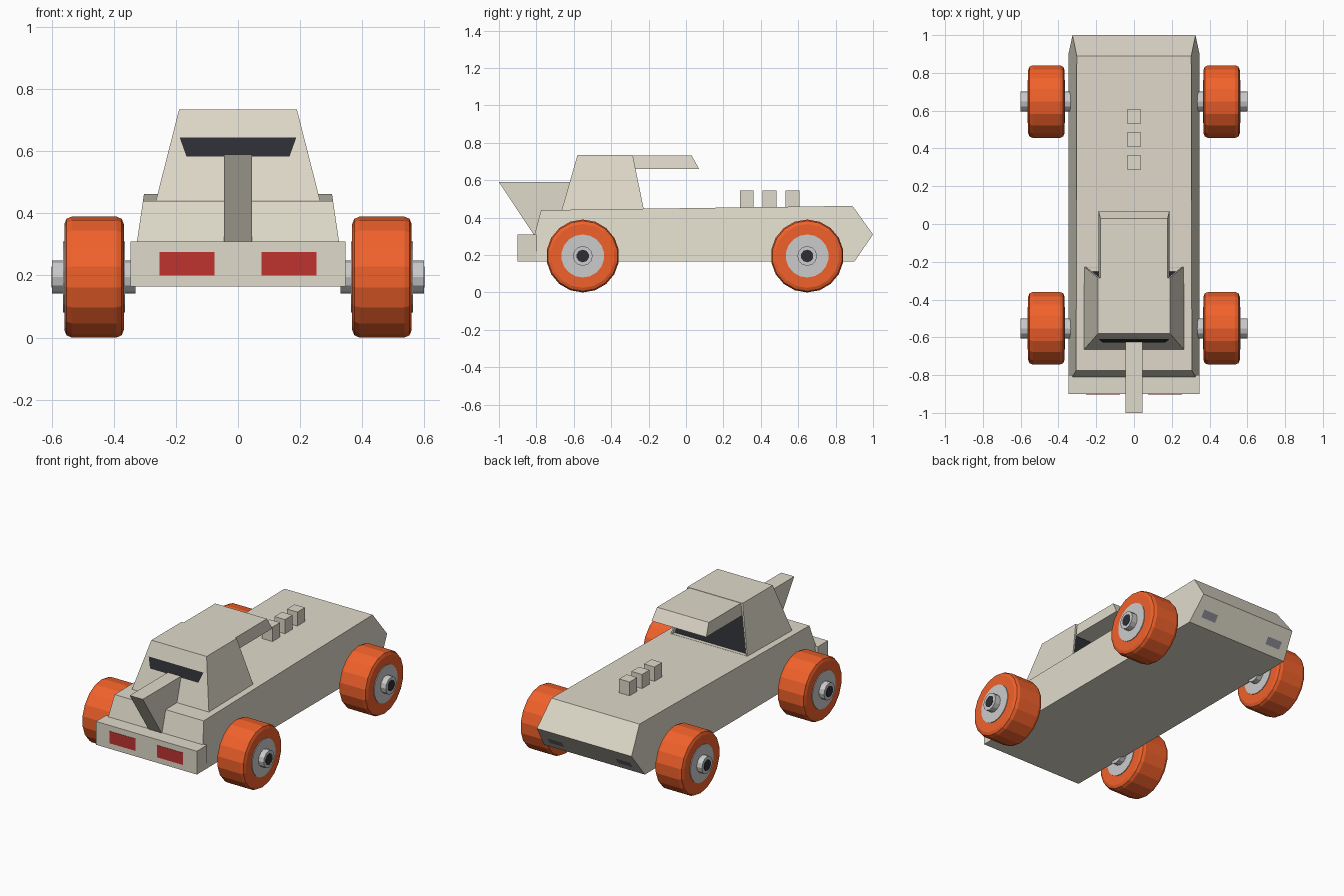
import bpy, bmesh
from math import radians
from mathutils import Matrix

if "Cube" in bpy.data.objects:
    bpy.data.objects.remove(bpy.data.objects["Cube"])


def material(name, r, g, b):
    m = bpy.data.materials.new(name)
    m.diffuse_color = (r, g, b, 1)
    m.use_nodes = True
    m.node_tree.nodes["Principled BSDF"].inputs["Base Color"].default_value = m.diffuse_color
    return m


CREAM = material("cream", 0.74, 0.70, 0.59)
ORANGE = material("orange", 0.88, 0.12, 0.024)
RED = material("red", 0.52, 0.034, 0.03)
DARK = material("dark", 0.026, 0.027, 0.034)
SILVER = material("silver", 0.68, 0.68, 0.68)
LAMP = material("lamp", 0.25, 0.25, 0.29)


def finish(name, bm, *mats):
    mesh = bpy.data.meshes.new(name)
    bm.to_mesh(mesh)
    bm.free()
    for m in mats:
        mesh.materials.append(m)
    obj = bpy.data.objects.new(name, mesh)
    bpy.context.collection.objects.link(obj)
    return obj


def slab(profile, low, high):
    """Solid from a (y, z) profile; low/high = (z, half width) of the sloping sides."""
    def half(z):
        t = (z - low[0]) / (high[0] - low[0])
        return low[1] + t * (high[1] - low[1])
    bm = bmesh.new()
    left = [bm.verts.new((-half(z), y, z)) for y, z in profile]
    right = [bm.verts.new((half(z), y, z)) for y, z in profile]
    bm.faces.new(left)
    bm.faces.new(right[::-1])
    for i in range(len(profile)):
        j = (i + 1) % len(profile)
        bm.faces.new((left[j], left[i], right[i], right[j]))
    bmesh.ops.recalc_face_normals(bm, faces=bm.faces)
    return bm


def box(name, x0, x1, y0, y1, z0, z1, mat):
    bm = bmesh.new()
    bmesh.ops.create_cube(bm, size=1)
    for v in bm.verts:
        v.co.x = x1 if v.co.x > 0 else x0
        v.co.y = y1 if v.co.y > 0 else y0
        v.co.z = z1 if v.co.z > 0 else z0
    return finish(name, bm, mat)


def patch(name, points, mat):
    bm = bmesh.new()
    bm.faces.new([bm.verts.new(p) for p in points])
    return finish(name, bm, mat)


def disc(name, x0, x1, y, z, r, sides, mat, bevel=0):
    """Cylinder lying along x, with optional rounded rims."""
    bm = bmesh.new()
    m = (Matrix.Translation(((x0 + x1) / 2, y, z))
         @ Matrix.Rotation(radians(90), 4, 'Y') @ Matrix.Rotation(radians(90), 4, 'Z'))
    bmesh.ops.create_cone(bm, cap_ends=True, segments=sides, radius1=r, radius2=r,
                          depth=abs(x1 - x0), matrix=m)
    if bevel:
        rims = [e for e in bm.edges if abs(e.verts[0].co.x - e.verts[1].co.x) < 1e-4]
        bmesh.ops.bevel(bm, geom=rims, offset=bevel, segments=2, profile=0.5,
                        affect='EDGES')
    return finish(name, bm, mat)


# Body with pointed nose, and rear bumper
finish("body", slab([(-0.81, 0.165), (-0.81, 0.31), (-0.775, 0.44), (0.89, 0.463),
                     (1.0, 0.31), (0.9, 0.165)], (0.165, 0.347), (0.463, 0.303)), CREAM)
box("rear_bumper", -0.347, 0.347, -0.9, -0.8, 0.165, 0.31, CREAM)

# Cabin with recessed windscreen
bm = slab([(-0.665, 0.44), (-0.58, 0.735), (-0.285, 0.735), (-0.225, 0.44)],
          (0.44, 0.265), (0.735, 0.19))
screen = max(bm.faces, key=lambda f: f.normal.y)
bmesh.ops.inset_region(bm, faces=[screen], thickness=0.014)
bmesh.ops.inset_region(bm, faces=[screen], thickness=0.001, depth=-0.025)
screen.material_index = 1
finish("cabin", bm, CREAM, DARK)

# Sun visor over the windscreen
finish("visor", slab([(-0.29, 0.66), (-0.29, 0.733), (0.03, 0.733), (0.07, 0.66)],
                     (0.66, 0.188), (0.733, 0.178)), CREAM)

# Rear window
patch("rear_window", [(-0.166, -0.627, 0.583), (0.166, -0.627, 0.583),
                      (0.188, -0.609, 0.645), (-0.188, -0.609, 0.645)], DARK)

# Tail fin
finish("tail_fin", slab([(-1.0, 0.59), (-0.61, 0.59), (-0.65, 0.43), (-0.79, 0.31),
                         (-0.815, 0.31)], (0.31, 0.045), (0.59, 0.045)), CREAM)

# Hood blocks
for i in range(3):
    y = 0.325 + i * 0.122
    box(f"hood_block_{i + 1}", -0.036, 0.036, y - 0.037, y + 0.037, 0.44, 0.545, CREAM)

for side, s in (("left", -1), ("right", 1)):
    # Tail light and headlight
    box(f"tail_light_{side}", *sorted((s * 0.075, s * 0.253)), -0.902, -0.89,
        0.20, 0.275, RED)
    patch(f"headlight_{side}", [(s * 0.185, 0.931, 0.205), (s * 0.285, 0.931, 0.205),
                                (s * 0.285, 0.957, 0.243), (s * 0.185, 0.957, 0.243)], LAMP)
    # Wheels, hubs and axle stubs
    for end, y in (("rear", -0.552), ("front", 0.648)):
        tag, z = f"{end}_{side}", 0.195
        disc("tire_" + tag, s * 0.368, s * 0.56, y, z, 0.195, 18, ORANGE, 0.024)
        disc("hub_" + tag, s * 0.364, s * 0.564, y, z, 0.115, 18, SILVER)
        disc("axle_" + tag, s * 0.33, s * 0.60, y, z, 0.053, 12, SILVER)
        disc("axle_cap_" + tag, s * 0.59, s * 0.602, y, z, 0.034, 10, DARK)
